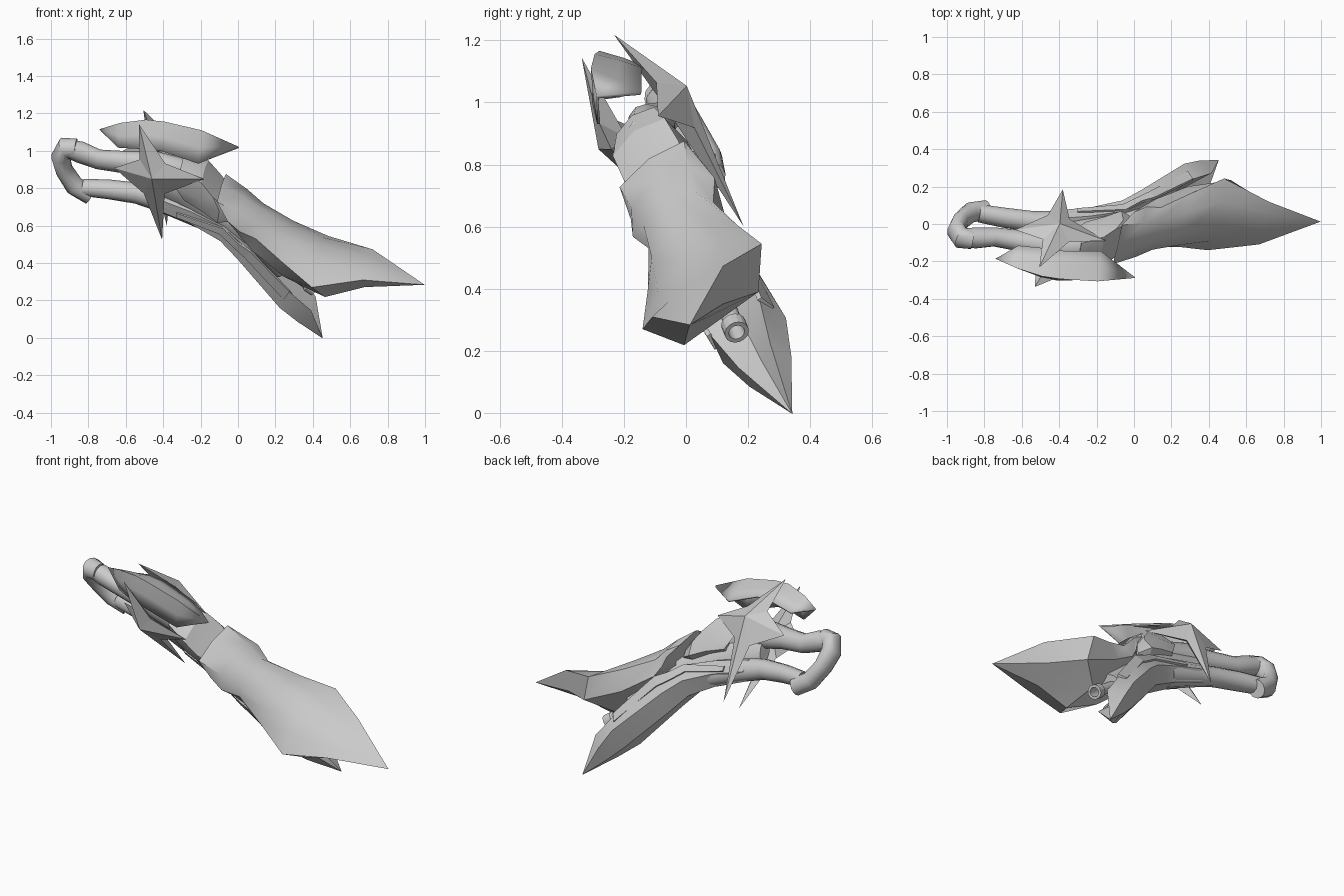
import bpy, bmesh, math
from mathutils import Matrix, Vector

if "Cube" in bpy.data.objects:
    bpy.data.objects.remove(bpy.data.objects["Cube"])

# The model is symmetric about a tilted plane: local (s = along, h = up, w = side)
n = Vector((.185, .81, .58)).normalized()
a = (Vector((1, 0, 0)) - n * n.x).normalized()
u = a.cross(n)
O = Vector((0, -.208, .91))


def world(p):
    return O + a * p[0] + u * p[1] + n * p[2]


def make(name, verts, faces, smooth=None, thick=0):
    bm = bmesh.new()
    vs = [bm.verts.new(world(p)) for p in verts]
    for f in faces:
        bm.faces.new([vs[i] for i in f])
    bmesh.ops.remove_doubles(bm, verts=bm.verts, dist=1e-4)
    bmesh.ops.recalc_face_normals(bm, faces=bm.faces)
    me = bpy.data.meshes.new(name)
    bm.to_mesh(me)
    bm.free()
    ob = bpy.data.objects.new(name, me)
    bpy.context.collection.objects.link(ob)
    if thick:
        m = ob.modifiers.new("thickness", 'SOLIDIFY')
        m.thickness, m.offset = thick, 0
    if smooth:
        bpy.ops.object.select_all(action='DESELECT')
        ob.select_set(True)
        bpy.context.view_layer.objects.active = ob
        bpy.ops.object.shade_smooth_by_angle(angle=math.radians(smooth))
    return ob


def loft(name, halves, smooth=35):
    """Skin half sections (first and last point on the mirror plane), mirrored in w."""
    rings = [h + [(p[0], p[1], -p[2]) for p in h[-2:0:-1]] for h in halves]
    k = len(rings[0])
    verts = [p for r in rings for p in r]
    faces = [(i * k + j, i * k + (j + 1) % k, (i + 1) * k + (j + 1) % k, (i + 1) * k + j)
             for i in range(len(rings) - 1) for j in range(k)]
    faces.append(tuple(range(k)))
    last = (len(rings) - 1) * k
    if (Vector(rings[-1][0]) - Vector(rings[-1][1])).length > 1e-4:
        faces.append(tuple(range(last, last + k)))
    return make(name, verts, faces, smooth)


def tube(name, path, seg=6, smooth=40):
    """Path points: s, h, half height, half width."""
    halves = []
    for i, (s, h, r, w) in enumerate(path):
        p, q = path[max(i - 1, 0)], path[min(i + 1, len(path) - 1)]
        t = Vector((q[0] - p[0], q[1] - p[1])).normalized()
        halves.append([(s - t.y * r * math.cos(x), h + t.x * r * math.cos(x), w * math.sin(x))
                       for x in (math.pi * j / seg for j in range(seg))] +
                      [(s + t.y * r, h - t.x * r, 0)])
    return loft(name, halves, smooth)


# Large pointed upper shell
tip = (1.015, -.638, 0)
loft("upper_shell", [
    [(-.09, -.125, 0), (-.09, -.145, .13), (-.03, -.25, .15), (.03, -.33, .15), (0, -.38, 0)],
    [(.03, -.19, 0), (.03, -.22, .115), (.04, -.30, .165), (.06, -.39, .13), (.04, -.42, 0)],
    [(.12, -.25, 0), (.12, -.29, .10), (.12, -.36, .13), (.1, -.45, .12), (.1, -.46, 0)],
    [(.28, -.36, 0), (.28, -.39, .11), (.28, -.465, .18), (.27, -.58, .14), (.24, -.55, 0)],
    [(.446, -.46, 0), (.446, -.495, .13), (.446, -.56, .24), (.50, -.68, .15), (.40, -.68, 0)],
    [(.70, -.53, 0), (.70, -.537, .075), (.706, -.546, .143), (.70, -.645, .07), (.70, -.65, 0)],
    [tip] * 5])

# Lower fin: handle bar flowing into a hollow downward blade
loft("lower_fin", [
    [(-.45, -.19, 0), (-.45, -.22, .05), (-.45, -.29, .055), (-.45, -.33, 0)],
    [(-.25, -.24, 0), (-.25, -.27, .07), (-.25, -.35, .07), (-.25, -.40, 0)],
    [(-.08, -.32, 0), (-.06, -.34, .09), (-.08, -.43, .09), (-.08, -.49, 0)],
    [(.06, -.46, 0), (.09, -.46, .12), (.02, -.53, .105), (.02, -.61, 0)],
    [(.22, -.70, 0), (.29, -.70, .10), (.25, -.80, .127), (.24, -.86, 0)],
    [(.36, -.87, 0), (.41, -.84, .065), (.34, -.91, .085), (.33, -.95, 0)],
    [(.461, -1.063, 0)] * 4])

# Handle bars, rounded pommel and inner core
tube("lower_handle_bar", [(-.84, -.24, .045, .05), (-.7, -.235, .052, .055),
                          (-.55, -.24, .058, .055), (-.4, -.27, .07, .06), (-.2, -.33, .08, .075)])
tube("upper_handle_bar", [(-.95, .01, .045, .05), (-.86, -.01, .06, .055), (-.76, -.045, .055, .05),
                          (-.62, -.045, .062, .055), (-.45, -.05, .085, .07), (-.28, -.09, .10, .07),
                          (-.14, -.2, .07, .07)])
tube("pommel", [(-.88, .01, .055, .05), (-.94, .01, .055, .06), (-.965, -.05, .05, .065),
                (-.945, -.14, .045, .06), (-.89, -.235, .05, .06), (-.80, -.285, .055, .05)])
tube("inner_core", [(-.5, -.14, .07, .04), (-.3, -.18, .12, .055), (-.1, -.30, .10, .08),
                    (.1, -.44, .08, .08), (.27, -.62, .09, .06)])

# Angular collar emerging from the back of the shell
loft("collar", [
    [(-.30, .02, 0), (-.30, -.0, .075), (-.33, -.11, .085), (-.28, -.20, .075), (-.28, -.22, 0)],
    [(-.18, -.025, 0), (-.18, -.05, .105), (-.19, -.15, .12), (-.18, -.24, .10), (-.18, -.26, 0)],
    [(-.115, -.115, 0), (-.115, -.135, .11), (-.08, -.21, .12), (-.09, -.29, .12), (-.09, -.32, 0)],
    [(-.02, -.23, 0), (-.02, -.24, .08), (-.02, -.27, .08), (-.02, -.3, .08), (-.02, -.32, 0)]], 30)

# Rails edging the fin
for side, word in ((1, "left"), (-1, "right")):
    rail = [(-.32, -.29, .066), (-.06, -.34, .092), (.02, -.41, .112), (.09, -.45, .122), (.30, -.70, .102),
            (.27, -.75, .112), (.06, -.50, .116), (0, -.45, .104), (-.08, -.38, .092), (-.32, -.32, .066)]
    make("fin_rail_" + word, [(s, h, w * side) for s, h, w in rail],
         [(i, i + 1, 8 - i, 9 - i) for i in range(4)], thick=.016)

# Four-pointed star plates on both sides
star = [(-.527, .265, .065), (-.375, .06, .115), (-.168, -.031, .094), (-.375, -.13, .13),
        (-.40, -.48, .068), (-.49, -.15, .12), (-.66, -.04, .07), (-.515, .06, .105)]
for side, word in ((1, "left"), (-1, "right")):
    pts = [(s, h, w * side) for s, h, w in star + [(-.436, -.006, .178), (-.436, -.03, .08)]]
    make("star_plate_" + word, pts,
         [(i, (i + 1) % 8, c) for i in range(8) for c in (8, 9)])

# Crescent crest: a folded strip with pointed ends
crest = [(-.75, .15, .15, 0), (-.64, .205, .09, .06), (-.5, .245, .12, .09), (-.4, .245, .125, .095),
         (-.2, .215, .06, .085), (.004, .132, .132, 0)]
verts = [p for s, top, low, w in crest for p in
         ((s, low, w), (s, (top + low) / 2, w * .53), (s, top, 0),
          (s, (top + low) / 2, -w * .53), (s, low, -w))]
ends = [(0, 6, 5), (0, 7, 6), (0, 8, 7), (0, 9, 8)]
ends += [(20 + j, 21 + j, 25) for j in range(4)]
make("crest", verts, ends + [(i * 5 + j, i * 5 + j + 1, i * 5 + j + 6, i * 5 + j + 5)
                             for i in range(1, 4) for j in range(4)], smooth=30, thick=.01)

# Hollow nozzle between shell and fin
start = world((.16, -.56, 0))
d = world((.42, -.745, 0)) - start
bm = bmesh.new()
rings = []
for r, z in ((.03, 0), (.03, .26), (.04, .27), (.04, d.length), (.026, d.length), (.025, .2)):
    rings.append([bm.verts.new((r * math.cos(t * math.tau / 16), r * math.sin(t * math.tau / 16), z))
                  for t in range(16)])
for p, q in zip(rings, rings[1:]):
    for j in range(16):
        bm.faces.new((p[j], p[(j + 1) % 16], q[(j + 1) % 16], q[j]))
bm.faces.new(rings[0])
bm.faces.new(rings[-1])
bmesh.ops.recalc_face_normals(bm, faces=bm.faces)
bm.transform(Matrix.Translation(start) @ d.to_track_quat('Z', 'Y').to_matrix().to_4x4())
me = bpy.data.meshes.new("nozzle")
bm.to_mesh(me)
bm.free()
bpy.context.collection.objects.link(bpy.data.objects.new("nozzle", me))
